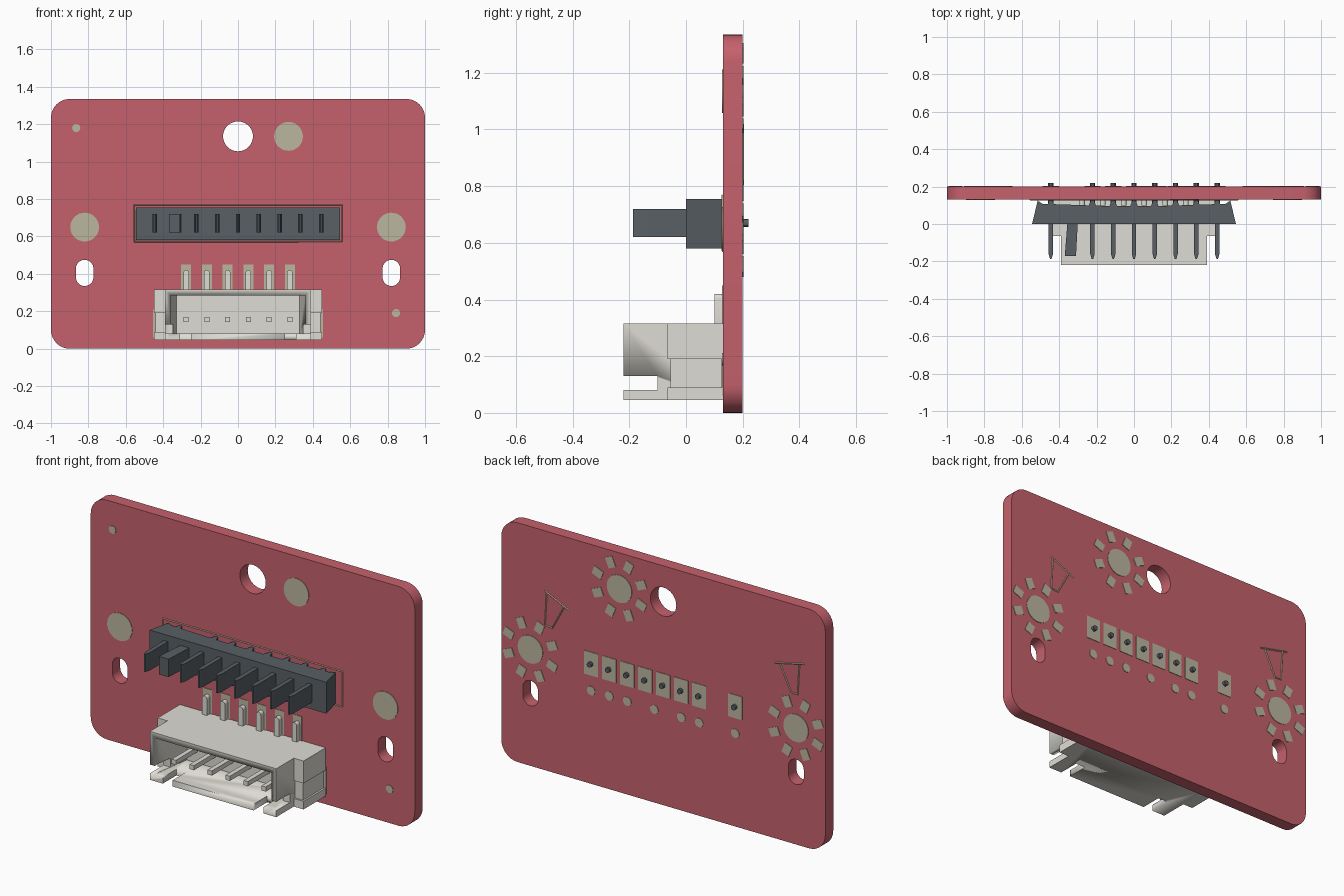
import bpy, bmesh, math
from mathutils import Matrix

if "Cube" in bpy.data.objects:
    bpy.data.objects.remove(bpy.data.objects["Cube"])


def material(name, rgb):
    m = bpy.data.materials.new(name)
    m.diffuse_color = (*rgb, 1)
    m.use_nodes = True
    m.node_tree.nodes["Principled BSDF"].inputs["Base Color"].default_value = m.diffuse_color
    return m


RED = material("board_red", (0.56, 0.12, 0.15))
PAD = material("pad_metal", (0.50, 0.47, 0.35))
DARK = material("dark_plastic", (0.10, 0.115, 0.13))
IVORY = material("ivory_plastic", (0.74, 0.72, 0.66))


# Outline helpers
def rect(x0, x1, y0, y1):
    return [(x0, y0), (x1, y0), (x1, y1), (x0, y1)]


def circle(x, y, r, n=32):
    return [(x + r * math.cos(2 * math.pi * i / n), y + r * math.sin(2 * math.pi * i / n)) for i in range(n)]


def rounded(x0, x1, y0, y1, r, n=8):
    corners = [(x1 - r, y1 - r), (x0 + r, y1 - r), (x0 + r, y0 + r), (x1 - r, y0 + r)]
    return [(cx + r * math.cos(math.pi / 2 * (q + i / n)), cy + r * math.sin(math.pi / 2 * (q + i / n)))
            for q, (cx, cy) in enumerate(corners) for i in range(n + 1)]


def petal(x, y, a, r0, r1, w):
    c, s = math.cos(a), math.sin(a)
    return [(x + c * u - s * v, y + s * u + c * v) for u, v in rect(r0, r1, -w, w)]


def to_mesh(name, cu, mat, matrix):
    ob = bpy.data.objects.new(name, cu)
    bpy.context.collection.objects.link(ob)
    bpy.ops.object.select_all(action='DESELECT')
    bpy.context.view_layer.objects.active = ob
    ob.select_set(True)
    bpy.ops.object.convert(target='MESH')
    ob = bpy.context.view_layer.objects.active
    ob.data.transform(matrix)
    bm = bmesh.new()
    bm.from_mesh(ob.data)
    bmesh.ops.remove_doubles(bm, verts=bm.verts, dist=1e-5)
    bmesh.ops.recalc_face_normals(bm, faces=bm.faces)
    bm.to_mesh(ob.data)
    bm.free()
    ob.data.materials.clear()
    ob.data.materials.append(mat)
    bpy.ops.object.shade_smooth_by_angle(angle=math.radians(30))
    return ob


def extrude(name, loops, a, b, mat, axis='y'):
    """Fill outlines (inner ones become holes) and extrude from a to b along the axis."""
    cu = bpy.data.curves.new(name, 'CURVE')
    cu.dimensions = '2D'
    cu.fill_mode = 'BOTH'
    cu.extrude = (b - a) / 2
    for loop in loops:
        sp = cu.splines.new('POLY')
        sp.points.add(len(loop) - 1)
        for p, (x, y) in zip(sp.points, loop):
            p.co = (x, y, 0, 1)
        sp.use_cyclic_u = True
    mid = (a + b) / 2
    if axis == 'y':
        mx = Matrix.Translation((0, mid, 0)) @ Matrix.Rotation(math.pi / 2, 4, 'X')
    else:
        mx = Matrix.Translation((0, 0, mid))
    return to_mesh(name, cu, mat, mx)


def stroke(name, lines, y, mat, width=0.004):
    cu = bpy.data.curves.new(name, 'CURVE')
    cu.dimensions = '3D'
    cu.bevel_depth = width
    cu.bevel_resolution = 0
    for line in lines:
        sp = cu.splines.new('POLY')
        sp.points.add(len(line) - 1)
        for p, (x, z) in zip(sp.points, line):
            p.co = (x, y, z, 1)
    return to_mesh(name, cu, mat, Matrix())


def cut(ob, cutter):
    mod = ob.modifiers.new("cut", 'BOOLEAN')
    mod.operation = 'DIFFERENCE'
    mod.solver = 'EXACT'
    mod.object = cutter
    bpy.context.view_layer.objects.active = ob
    bpy.ops.object.modifier_apply(modifier=mod.name)
    bpy.data.objects.remove(cutter)


FRONT, BACK = 0.13, 0.20

# Circuit board with round hole and two slots
slots = [rounded(s * 0.82 - 0.047, s * 0.82 + 0.047, 0.335, 0.475, 0.0469) for s in (-1, 1)]
extrude("board", [rounded(-1, 1, 0, 1.335, 0.1), circle(0, 1.135, 0.08)] + slots, FRONT, BACK, RED)

# Round contact pads on both faces, with petals on the back
spots = [(0.27, 1.135), (-0.82, 0.65), (0.82, 0.65)]
discs = [circle(x, z, 0.077) for x, z in spots]
petals = [petal(x, z, math.pi / 8 * (2 * k + 1), 0.115, 0.175, 0.024) for x, z in spots for k in range(8)]
extrude("front_discs", discs + [circle(-0.865, 1.18, 0.022, 16), circle(0.845, 0.19, 0.022, 16)],
        FRONT - 0.003, FRONT + 0.002, PAD)
extrude("back_discs", discs + petals, BACK - 0.002, BACK + 0.003, PAD)

# Solder pads and test dots behind the dark connector
blade_x = [-0.445, -0.222, -0.111, 0, 0.111, 0.222, 0.333, 0.445]
dot_x = [-0.445, -0.222, -0.111, 0.055, 0.222, 0.333, 0.445]
extrude("back_pads", [rect(x - 0.043, x + 0.043, 0.605, 0.735) for x in blade_x]
        + [circle(x, 0.52, 0.025, 16) for x in dot_x], BACK - 0.002, BACK + 0.003, PAD)

# Thin printed outlines
r = rect(-0.555, 0.555, 0.572, 0.768)
stroke("front_outline", [r + r[:1]], FRONT, PAD)
stroke("back_marks", [
    [(0.73, 1.0), (0.58, 0.93)], [(0.72, 0.99), (0.73, 0.81), (0.685, 0.805), (0.61, 0.945)],
    [(-0.69, 0.98), (-0.87, 1.02)], [(-0.72, 0.985), (-0.79, 0.84), (-0.83, 0.84), (-0.84, 1.01)]], BACK, PAD)

# Dark connector: flared housing, blades, key and pin tails
extrude("header_housing", [[(-0.545, 0), (0.545, 0), (0.515, 0.125), (0.49, 0.108), (0.1, 0.095),
                            (-0.1, 0.095), (-0.49, 0.108), (-0.515, 0.125)]], 0.58, 0.755, DARK, 'z')
extrude("header_blades", [[(x - 0.012, 0.03), (x - 0.012, -0.16), (x - 0.004, -0.187), (x + 0.004, -0.187),
                           (x + 0.012, -0.16), (x + 0.012, 0.03)] for x in blade_x], 0.62, 0.72, DARK, 'z')
extrude("header_key", [[(-0.355, 0.02), (-0.37, -0.17), (-0.31, -0.17), (-0.30, 0.02)]], 0.62, 0.72, DARK, 'z')
extrude("header_standoffs", [[(x - 0.022, 0.09), (x + 0.022, 0.09), (x + 0.008, 0.13), (x - 0.008, 0.13)]
                             for x in blade_x], 0.63, 0.755, DARK, 'z')
extrude("header_tails", [circle(x, 0.67, 0.014, 12) for x in blade_x], 0.08, 0.22, DARK)

# Ivory socket: shell hollowed from the front, notched sides and slotted floor
shell = extrude("socket_shell", [rect(-0.39, 0.39, 0.045, 0.315)], -0.22, 0.13, IVORY)
cut(shell, extrude("cavity", [[(-0.36, -0.3), (0.36, -0.3), (0.36, -0.18), (0.33, 0.02),
                               (-0.33, 0.02), (-0.36, -0.18)]], 0.08, 0.285, IVORY, 'z'))
cut(shell, extrude("side_notch", [rect(-0.5, 0.5, 0.081, 0.13)], -0.3, -0.1, IVORY))
for s in (-1, 1):
    a, b = sorted((s * 0.25, s * 0.31))
    cut(shell, extrude("floor_slot", [rect(a, b, 0, 0.1)], -0.3, -0.1, IVORY))

# Side ears and metal anchor tabs
ears, tabs = [], []
for s in (-1, 1):
    a, b = sorted((s * 0.37, s * 0.45))
    ears += [rect(a, b, 0.19, 0.315), rect(a, b, 0.045, 0.09)]
    a, b = sorted((s * 0.385, s * 0.44))
    tabs.append(rect(a, b, 0.09, 0.19))
extrude("socket_ears", ears, -0.065, 0.13, IVORY)
extrude("socket_tabs", tabs, -0.055, 0.125, IVORY)

# Socket contacts, soldered legs and their pads
pin_x = [(i - 2.5) * 0.111 for i in range(6)]
extrude("socket_pins", [rect(x - 0.013, x + 0.013, 0.142, 0.168) for x in pin_x], -0.17, 0.05, IVORY)
extrude("socket_legs", [rounded(x - 0.015, x + 0.015, 0.26, 0.42, 0.0149, 4) for x in pin_x], 0.10, 0.13, IVORY)
extrude("socket_pads", [rect(x - 0.027, x + 0.027, 0.28, 0.45) for x in pin_x]
        + [rect(s * 0.425 - 0.03, s * 0.425 + 0.03, 0.06, 0.21) for s in (-1, 1)],
        FRONT - 0.003, FRONT + 0.002, PAD)
